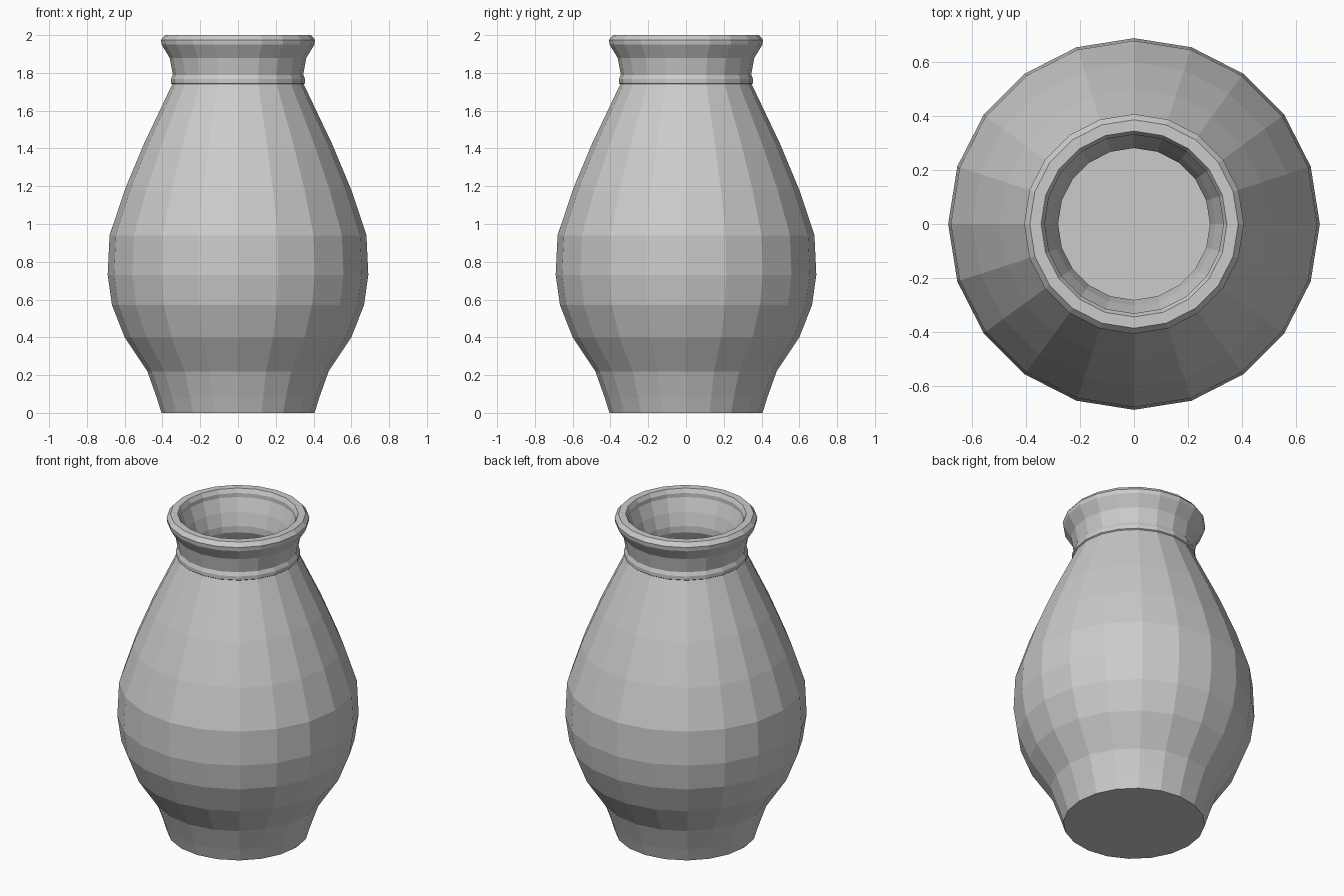
import bpy, bmesh, math

if "Cube" in bpy.data.objects:
    bpy.data.objects.remove(bpy.data.objects["Cube"])

SIDES = 20

# Closed wall section (radius, height): outside going up, then inside going down
OUTER = [(0.405, 0.0), (0.43, 0.08), (0.48, 0.22), (0.60, 0.40), (0.667, 0.57),
         (0.69, 0.73), (0.68, 0.94), (0.60, 1.18), (0.50, 1.42), (0.348, 1.74)]
NECK = [(0.355, 1.745), (0.355, 1.768), (0.345, 1.79), (0.362, 1.88),
        (0.405, 1.95), (0.408, 1.975), (0.387, 2.0)]
INNER = [(0.345, 2.0), (0.332, 1.975), (0.332, 1.95), (0.302, 1.87),
         (0.282, 1.79), (0.282, 1.75), (0.44, 1.42), (0.54, 1.18),
         (0.62, 0.94), (0.63, 0.73), (0.607, 0.57), (0.54, 0.40),
         (0.42, 0.22), (0.37, 0.08)]


def lathe(name, profile):
    bm = bmesh.new()
    rings = []
    for r, z in profile:
        rings.append([bm.verts.new((r * math.cos(2 * math.pi * i / SIDES),
                                    r * math.sin(2 * math.pi * i / SIDES), z))
                      for i in range(SIDES)])
    for a, b in zip(rings, rings[1:]):
        for i in range(SIDES):
            j = (i + 1) % SIDES
            bm.faces.new((a[i], a[j], b[j], b[i]))
    # Underside and inside floor
    bm.faces.new(rings[0][::-1])
    bm.faces.new(rings[-1])
    bmesh.ops.recalc_face_normals(bm, faces=bm.faces[:])
    mesh = bpy.data.meshes.new(name)
    bm.to_mesh(mesh)
    bm.free()
    obj = bpy.data.objects.new(name, mesh)
    bpy.context.collection.objects.link(obj)
    return obj


# Hollow vase with collar ring and flared lip, flat shaded
lathe("vase", OUTER + NECK + INNER)
